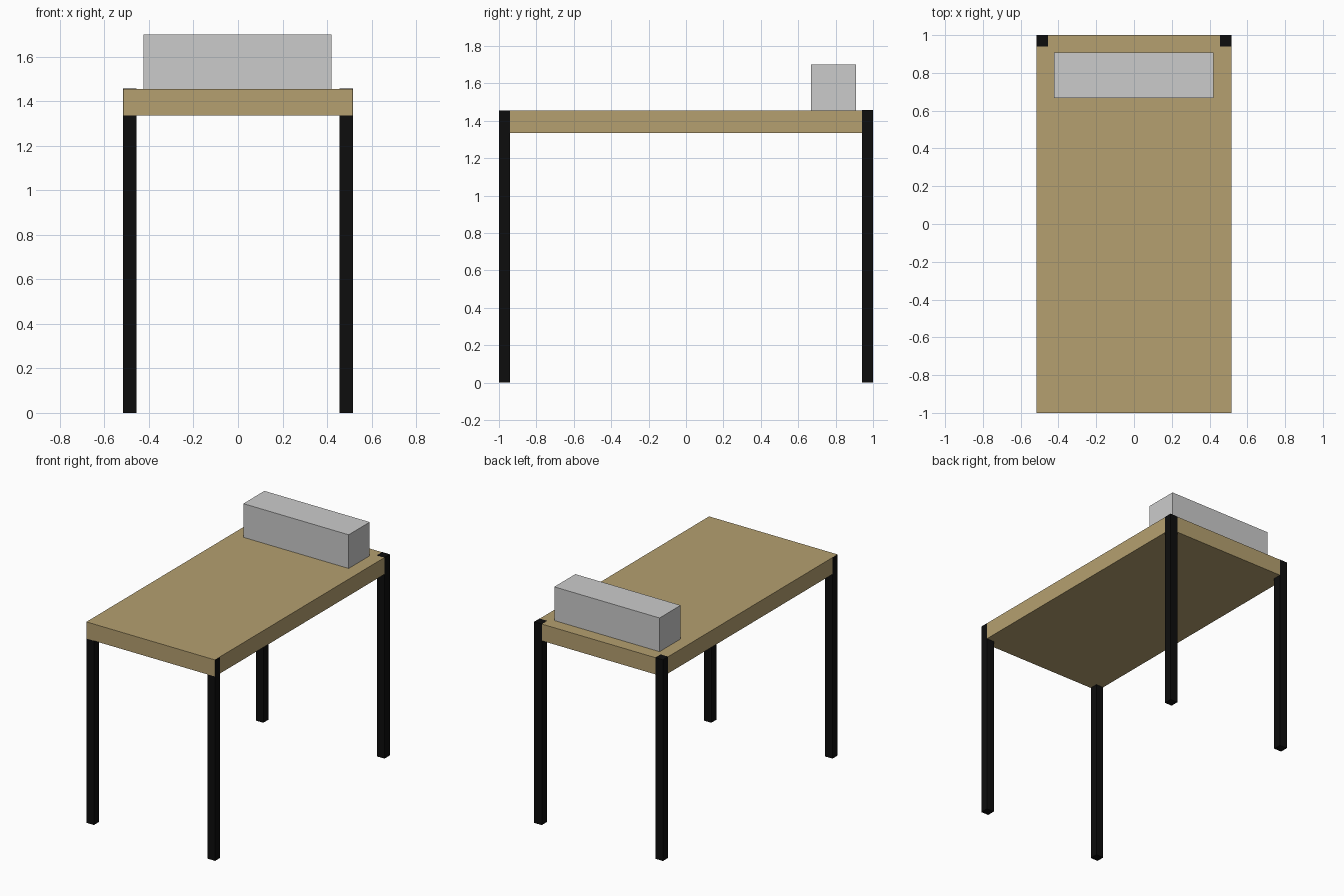
import bpy

if "Cube" in bpy.data.objects:
    bpy.data.objects.remove(bpy.data.objects["Cube"])

E = 0.0008  # hairline offset so coplanar faces do not flicker


def material(name, rgb):
    m = bpy.data.materials.new(name)
    m.diffuse_color = (*rgb, 1)
    m.use_nodes = True
    m.node_tree.nodes["Principled BSDF"].inputs["Base Color"].default_value = m.diffuse_color
    return m


def box(name, lo, hi, mat=None):
    centre = [(a + b) / 2 for a, b in zip(lo, hi)]
    bpy.ops.mesh.primitive_cube_add(size=1, location=centre)
    ob = bpy.context.object
    ob.name = name
    ob.scale = [b - a for a, b in zip(lo, hi)]
    bpy.ops.object.transform_apply(location=False, rotation=False, scale=True)
    if mat:
        ob.data.materials.append(mat)
    return ob


wood = material("wood", (0.46, 0.35, 0.16))
black = material("black", (0.004, 0.004, 0.004))

# Table top
W, TOP = 0.515, 1.456
box("table_top", (-W, -1, 1.335), (W, 1, TOP), wood)

# Square legs running up through the corners of the top
T = 0.06
for side, s in (("left", -1), ("right", 1)):
    x0, x1 = sorted((s * (W - T), s * (W + E)))
    box(f"front_{side}_leg", (x0, -1 + E, 0), (x1, -1 + T, TOP - E), black)
    box(f"back_{side}_leg", (x0, 1 - T, 0), (x1, 1 + E, TOP + E), black)

# Grey block resting near the back edge
box("block", (-0.424, 0.667, TOP), (0.42, 0.908, 1.70))
